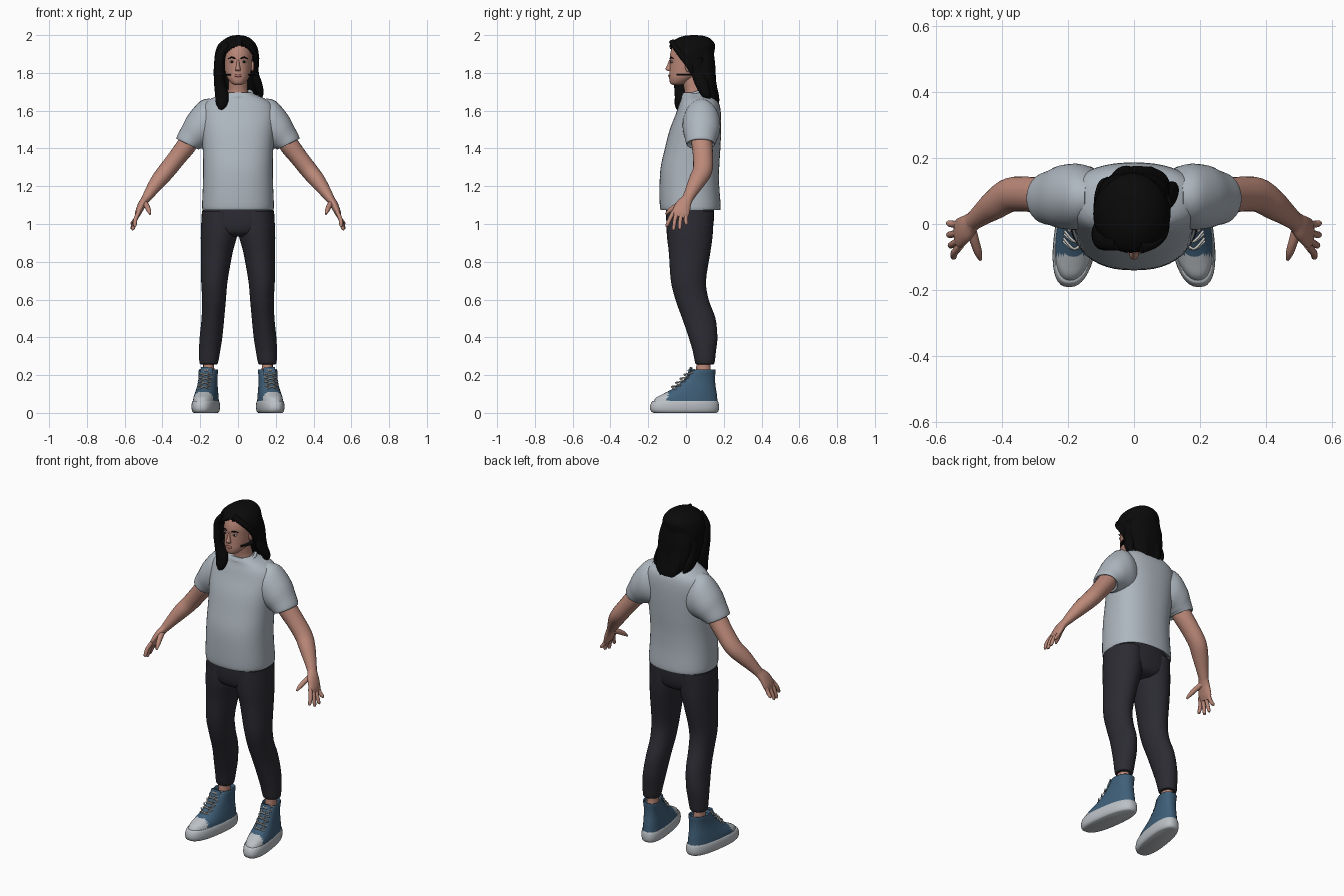
import bpy, bmesh, math
from mathutils import Vector


def material(name, rgb):
    m = bpy.data.materials.new(name)
    m.diffuse_color = (*rgb, 1)
    return m


SHIRT = material("shirt_grey", (0.42, 0.47, 0.52))
PANTS = material("trouser_charcoal", (0.024, 0.024, 0.032))
SKIN = material("skin", (0.50, 0.25, 0.19))
HAIR = material("hair_black", (0.003, 0.003, 0.003))
CANVAS = material("shoe_blue", (0.05, 0.115, 0.19))
RUBBER = material("rubber_white", (0.50, 0.53, 0.56))
LACE = material("lace_white", (0.62, 0.62, 0.60))
LIPS = material("lips", (0.38, 0.14, 0.12))
EYE = material("eye_white", (0.55, 0.50, 0.48))


def smooth_rows(rows, n):
    """Catmull-Rom interpolation of tuples of numbers."""
    out = []
    for i in range(len(rows) - 1):
        a, b, c, d = (rows[max(0, min(len(rows) - 1, i + k))] for k in (-1, 0, 1, 2))
        for s in range(n):
            t = s / n
            out.append(tuple(
                q + 0.5 * t * (r - p + t * (2 * p - 5 * q + 4 * r - w + t * (3 * (q - r) + w - p)))
                for p, q, r, w in zip(a, b, c, d)))
    return out + [rows[-1]]


def finish(obj, mat, mirror):
    obj.data.materials.append(mat)
    for p in obj.data.polygons:
        p.use_smooth = True
    bpy.ops.object.select_all(action='DESELECT')
    obj.select_set(True)
    bpy.context.view_layer.objects.active = obj
    bpy.ops.object.shade_smooth_by_angle(angle=math.radians(50))
    if mirror:
        obj.modifiers.new("mirror", 'MIRROR')
    return obj


def loft(name, rings, mat, mirror=False, keep=None):
    bm = bmesh.new()
    vs = [[bm.verts.new(p) for p in ring] for ring in rings]
    n = len(vs[0])
    for a, b in zip(vs, vs[1:]):
        for i in range(n):
            j = (i + 1) % n
            bm.faces.new((a[i], a[j], b[j], b[i]))
    bm.faces.new(vs[0])
    bm.faces.new(vs[-1])
    bmesh.ops.recalc_face_normals(bm, faces=bm.faces)
    if keep:
        bad = [f for f in bm.faces if not keep(f.calc_center_median())]
        bmesh.ops.delete(bm, geom=bad, context='FACES')
    me = bpy.data.meshes.new(name)
    bm.to_mesh(me)
    bm.free()
    obj = bpy.data.objects.new(name, me)
    bpy.context.collection.objects.link(obj)
    return finish(obj, mat, mirror)


def oval(center, u, v, n, e=2.0):
    pts = []
    for i in range(n):
        a = 2 * math.pi * i / n
        c, s = math.cos(a), math.sin(a)
        pts.append(center + u * math.copysign(abs(c) ** (2 / e), c)
                   + v * math.copysign(abs(s) ** (2 / e), s))
    return pts


def stack(name, rows, mat, n=32, e=2.0, steps=4, shear=0.0, **kw):
    """Horizontal sections: (z, cx, cy, rx, ry)."""
    rings = [oval(Vector((cx, cy, z)), Vector((rx, 0, 0)), Vector((0, ry, 0)), n, e)
             for z, cx, cy, rx, ry in smooth_rows(rows, steps)]
    for ring in rings:
        for p in ring:
            p.x -= shear * (p.y - 0.14)
    return loft(name, rings, mat, **kw)


def tube(name, rows, mat, n=16, steps=4, **kw):
    """Sections along a path: (x, y, z, thickness, width)."""
    rows = smooth_rows(rows, steps)
    pts = [Vector(r[:3]) for r in rows]
    rings = []
    for i, r in enumerate(rows):
        t = (pts[min(i + 1, len(pts) - 1)] - pts[max(i - 1, 0)]).normalized()
        v = Vector((0, 1, 0))
        v = (v - t * t.dot(v)).normalized()
        rings.append(oval(pts[i], t.cross(v) * r[3], v * r[4], n))
    return loft(name, rings, mat, **kw)


def ball(name, loc, size, mat, mirror=False):
    rows = []
    for i in range(9):
        a = math.pi * (i + 0.15) / 8.3
        rows.append((loc[2] + size[2] * math.cos(a), loc[0], loc[1],
                     size[0] * math.sin(a), size[1] * math.sin(a)))
    return stack(name, rows, mat, n=16, steps=1, mirror=mirror)


# Shirt: body, sleeves and collar
stack("shirt_body", [(1.10, 0, .025, .17, .14), (1.075, 0, .025, .182, .152), (1.09, 0, .023, .19, .161),
                     (1.2, 0, .018, .186, .158), (1.3, 0, .021, .184, .155), (1.4, 0, .035, .187, .147),
                     (1.5, 0, .05, .195, .136), (1.58, 0, .065, .2, .12), (1.63, 0, .07, .185, .108),
                     (1.66, 0, .068, .15, .095), (1.68, 0, .058, .105, .08), (1.695, 0, .048, .075, .062)],
      SHIRT, n=48, e=2.35)
# each row: outer x, z, inner x, z, centre y, half depth
sleeve = [(.15, 1.665, .08, 1.42, .08, .085), (.2, 1.65, .13, 1.41, .082, .1), (.262, 1.58, .175, 1.405, .082, .096),
          (.30, 1.51, .19, 1.40, .08, .085), (.325, 1.46, .202, 1.398, .078, .078),
          (.318, 1.448, .21, 1.395, .078, .073), (.307, 1.46, .218, 1.41, .078, .065)]
rings = []
for ox, oz, ix, iz, cy, ry in smooth_rows(sleeve, 4):
    rings.append(oval(Vector(((ox + ix) / 2, cy, (oz + iz) / 2)),
                      Vector(((ox - ix) / 2, 0, (oz - iz) / 2)), Vector((0, ry, 0)), 32))
loft("sleeve", rings, SHIRT, mirror=True)
bpy.ops.mesh.primitive_torus_add(major_radius=.074, minor_radius=.009, major_segments=40, minor_segments=10,
                                 location=(0, .045, 1.692), rotation=(.3, 0, 0))
collar = bpy.context.object
collar.name = "collar"
collar.scale = (1, .88, 1)
finish(collar, SHIRT, False)

# Trousers
stack("trouser_seat", [(1.13, 0, .022, .18, .12), (1.07, 0, .022, .187, .127), (1.0, 0, .021, .188, .124),
                       (.955, 0, .02, .15, .11), (.935, 0, .02, .06, .08)], PANTS, n=40, e=2.4)
stack("trouser_leg", [(1.07, .097, .022, .094, .125), (.95, .1, .02, .097, .122), (.85, .112, .019, .084, .11),
                      (.7, .125, .013, .07, .093), (.6, .127, .032, .063, .088), (.5, .133, .068, .06, .088),
                      (.4, .143, .09, .06, .076), (.33, .15, .097, .056, .062), (.265, .155, .1, .049, .051),
                      (.258, .155, .1, .04, .042)], PANTS, mirror=True)

# Ankles, arms and hands
tube("ankle", [(.153, .095, .18, .034, .042), (.155, .092, .24, .029, .038), (.155, .097, .3, .03, .038)],
     SKIN, mirror=True)
tube("arm", [(.22, .08, 1.50, .05, .055), (.27, .085, 1.42, .052, .055), (.32, .09, 1.355, .048, .053),
             (.375, .088, 1.285, .046, .052), (.42, .06, 1.23, .042, .046), (.46, .03, 1.175, .032, .035),
             (.49, .006, 1.13, .023, .028)], SKIN, n=24, mirror=True)
tube("palm", [(.478, .015, 1.148, .024, .029), (.492, .004, 1.128, .022, .031), (.51, -.014, 1.10, .021, .041),
              (.528, -.028, 1.06, .017, .046), (.536, -.034, 1.035, .010, .040)], SKIN, n=20, mirror=True)
for i, (by, ty, tx, tz) in enumerate([(-.066, -.1, .546, .985), (-.045, -.065, .555, .968),
                                      (-.02, -.033, .56, .972), (.002, .002, .56, .995)]):
    tube("finger_%d" % (i + 1), [(.525, by, 1.065, .011, .011), (.543, (by + ty) / 2 - .003, 1.025, .011, .011),
                                 (tx, ty, tz + .008, .009, .009), (tx, ty, tz, .003, .003)], SKIN, n=10, mirror=True)
tube("thumb", [(.497, -.008, 1.115, .017, .019), (.483, -.05, 1.095, .014, .015), (.472, -.085, 1.072, .012, .012),
               (.465, -.108, 1.052, .005, .005)], SKIN, n=12, mirror=True)

# Neck, head and face
stack("neck", [(1.64, 0, .05, .07, .06), (1.7, 0, .046, .053, .054), (1.75, 0, .038, .05, .055),
               (1.8, 0, .035, .05, .06)], SKIN)
stack("head", [(1.737, 0, -.048, .018, .022), (1.745, 0, -.04, .035, .043), (1.77, 0, -.02, .055, .069),
               (1.80, 0, 0, .066, .088), (1.85, 0, .015, .073, .101), (1.90, 0, .024, .077, .108),
               (1.95, 0, .03, .068, .096), (1.98, 0, .03, .035, .055)], SKIN, n=40)
stack("nose", [(1.87, 0, -.08, .006, .008), (1.84, 0, -.085, .009, .015), (1.82, 0, -.089, .014, .019),
               (1.81, 0, -.084, .012, .012)], SKIN, n=16)
ball("ear", (.077, .012, 1.835), (.009, .018, .03), SKIN, True)
ball("lips", (0, -.087, 1.785), (.021, .007, .008), LIPS)
ball("eye", (.031, -.074, 1.859), (.014, .008, .006), EYE, True)
ball("iris", (.031, -.0795, 1.859), (.006, .004, .006), HAIR, True)
tube("eyebrow", [(.014, -.084, 1.876, .003, .003), (.033, -.079, 1.882, .004, .003), (.052, -.068, 1.876, .002, .002)],
     HAIR, n=8, mirror=True)


# Hair: a cap opened over the face, back mass and hanging locks
def hair_covers(c):
    t = max(0, min(1, (c.y + .085) / .115))
    hairline = 1.95 - .13 * t - .5 * max(0, -c.x)
    return not (c.y < .03 and c.x > -.072 and c.z < hairline)


cap = stack("hair_cap", [(1.785, -.012, .038, .104, .114), (1.80, -.012, .036, .108, .118), (1.85, -.008, .033, .114, .118),
                         (1.90, -.006, .03, .116, .119), (1.95, -.004, .034, .1, .119), (1.982, 0, .04, .066, .088),
                         (1.996, 0, .042, .035, .05), (2.0, 0, .042, .006, .01)], HAIR, n=80, steps=6, keep=hair_covers)
thick = cap.modifiers.new("thickness", 'SOLIDIFY')
thick.thickness = .01
stack("hair_back", [(1.92, 0, .07, .09, .075), (1.85, 0, .088, .105, .066), (1.78, .002, .098, .106, .06),
                    (1.72, .01, .115, .1, .048), (1.67, .015, .14, .08, .033), (1.635, .01, .155, .055, .02),
                    (1.62, .01, .16, .03, .01)], HAIR, e=2.3)
locks = {
    "hair_front_lock": [(-.05, -.05, 1.955, .015, .03), (-.09, -.045, 1.9, .026, .035), (-.1, -.035, 1.83, .028, .04),
                        (-.098, -.025, 1.75, .029, .04), (-.085, -.03, 1.68, .036, .03), (-.088, -.04, 1.63, .028, .02),
                        (-.095, -.042, 1.607, .008, .008)],
    "hair_side_lock": [(.098, .06, 1.88, .015, .03), (.09, .065, 1.8, .02, .035), (.104, .085, 1.74, .024, .035),
                       (.118, .105, 1.69, .018, .025), (.112, .12, 1.66, .006, .01)],
    "hair_left_lock": [(-.1, .05, 1.85, .02, .05), (-.1, .06, 1.77, .022, .05), (-.09, .1, 1.7, .022, .04),
                       (-.075, .13, 1.65, .008, .015)],
    "hair_tip_lock": [(.03, .12, 1.85, .04, .025), (.035, .138, 1.75, .04, .022), (.045, .155, 1.67, .03, .018),
                      (.05, .168, 1.625, .006, .006)],
    "hair_rear_lock": [(-.04, .12, 1.85, .04, .022), (-.035, .138, 1.75, .038, .02), (-.025, .158, 1.67, .03, .018),
                       (-.015, .168, 1.63, .006, .006)],
    "hair_fringe": [(.02, -.07, 1.966, .012, .02), (.06, -.058, 1.938, .014, .016), (.088, -.028, 1.9, .014, .018),
                    (.096, .012, 1.85, .012, .018), (.093, .035, 1.8, .008, .012)],
}
for name, rows in locks.items():
    tube(name, rows, HAIR)

# Shoes: sole, canvas upper with rubber toe, tongue and laces
SKEW = .14
stack("shoe_sole", [(.0, .15, -.005, .056, .165), (.008, .15, -.007, .064, .178), (.03, .15, -.008, .068, .183),
                    (.055, .15, -.006, .066, .178), (.064, .15, -.004, .062, .172)], RUBBER, n=40, e=2.5,
      steps=2, shear=SKEW, mirror=True)
upper = stack("shoe_upper", [(.055, .15, -.003, .063, .172), (.08, .15, .003, .061, .162), (.1, .15, .02, .058, .143),
                             (.125, .15, .042, .054, .117), (.155, .15, .06, .05, .095), (.19, .15, .078, .048, .076),
                             (.225, .15, .093, .05, .063), (.23, .15, .093, .045, .058), (.215, .15, .093, .04, .053)],
              CANVAS, n=40, e=2.3, shear=SKEW, mirror=True)
upper.data.materials.append(RUBBER)
for p in upper.data.polygons:
    if p.center.y < -.095:
        p.material_index = 1
tube("shoe_tongue", [(.172, -.01, .165, .03, .008), (.168, .015, .2, .034, .009), (.165, .028, .24, .03, .008)],
     CANVAS, mirror=True)
for i in range(5):
    y, z = -.072 + .022 * i, .131 + .0215 * i
    cx = .15 - SKEW * (y - .14)
    for s in (-1, 1):
        tube("lace_%d" % (i + 1), [(cx - .034 * s, y + .02, z - .008, .004, .004), (cx, y - .004, z + .008, .004, .004),
                                   (cx + .034 * s, y + .03, z + .012, .004, .004)], LACE, n=8, mirror=True)
